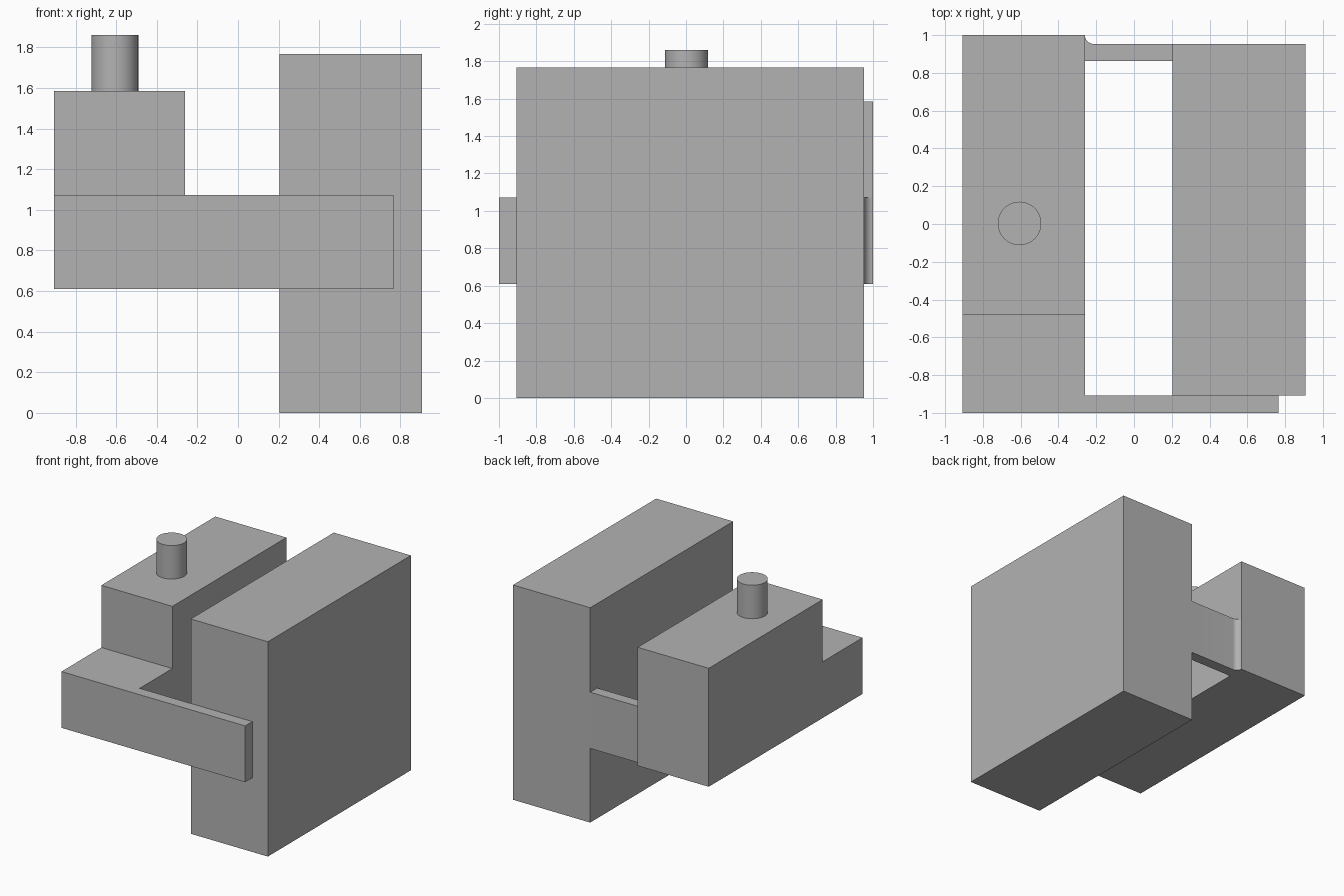
import bpy, bmesh
from math import sin, cos, pi

cube = bpy.data.objects.get("Cube")
if cube:
    bpy.data.objects.remove(cube, do_unlink=True)

grey = bpy.data.materials.new("plain grey")
grey.use_nodes = True
colour = (0.45, 0.45, 0.45, 1)
grey.diffuse_color = colour
grey.node_tree.nodes["Principled BSDF"].inputs["Base Color"].default_value = colour


def prism(name, outline, low, high):
    """Extrude a flat xy outline between two heights."""
    bm = bmesh.new()
    face = bm.faces.new([bm.verts.new((x, y, low)) for x, y in outline])
    top = bmesh.ops.extrude_face_region(bm, geom=[face])["geom"]
    verts = [v for v in top if isinstance(v, bmesh.types.BMVert)]
    bmesh.ops.translate(bm, verts=verts, vec=(0, 0, high - low))
    bmesh.ops.recalc_face_normals(bm, faces=bm.faces)
    mesh = bpy.data.meshes.new(name)
    bm.to_mesh(mesh)
    bm.free()
    mesh.materials.append(grey)
    obj = bpy.data.objects.new(name, mesh)
    bpy.context.collection.objects.link(obj)
    return obj


def rectangle(x0, x1, y0, y1):
    return [(x0, y0), (x1, y0), (x1, y1), (x0, y1)]


def arc(cx, cy, radius, start, end, steps):
    angles = [start + (end - start) * i / steps for i in range(steps + 1)]
    return [(cx + radius * cos(a), cy + radius * sin(a)) for a in angles]


def smooth(obj):
    bpy.ops.object.select_all(action="DESELECT")
    obj.select_set(True)
    bpy.context.view_layer.objects.active = obj
    bpy.ops.object.shade_smooth_by_angle(angle=pi / 6)


left, inner, wall, right = -0.907, -0.26, 0.205, 0.907
back, front = 0.953, -0.907
base, shelf = 0.61, 1.073

# Tall upright block
prism("main_block", rectangle(wall, right, front, back), 0, 1.768)

# Side body with front arm, back arm and the filleted back corner
frame = [(left, -1), (0.765, -1), (0.765, front), (inner, front),
         (inner, 0.862), (wall, 0.862), (wall, back)]
frame += arc(inner + 0.047, 1, 0.047, 1.5 * pi, pi, 10)
frame += [(left, 1)]
smooth(prism("side_body_with_arms", frame, base, shelf))

# Raised part of the side body
prism("side_body_top", rectangle(left, inner, -0.482, 1), shelf, 1.585)

# Upright pin
smooth(prism("pin", arc(-0.606, 0.003, 0.115, 0, 2 * pi, 48)[:-1], 1.585, 1.861))
